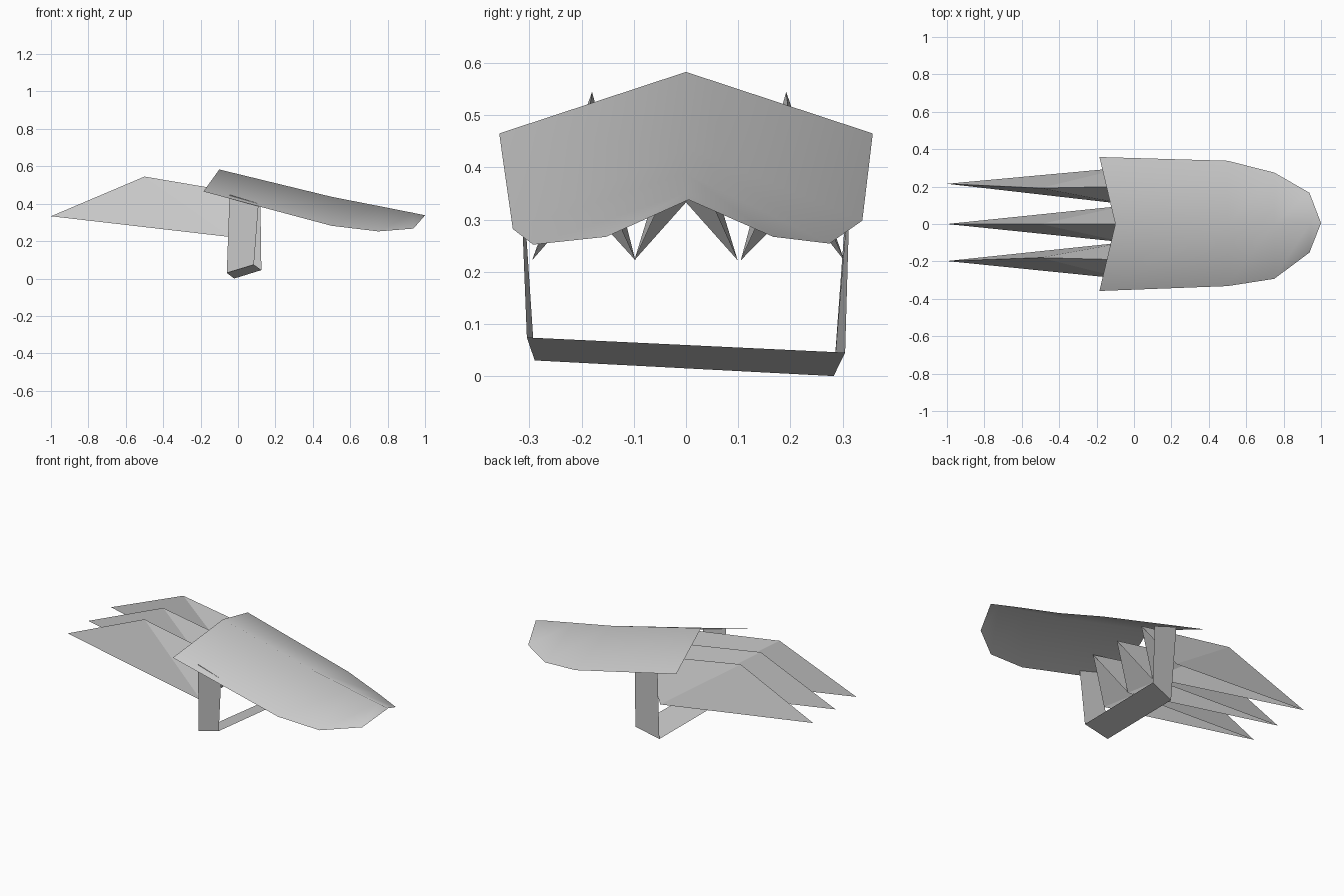
import bpy, bmesh

cube = bpy.data.objects.get("Cube")
if cube:
    bpy.data.objects.remove(cube, do_unlink=True)

grey = bpy.data.materials.new("plain grey")
grey.use_nodes = True
grey.diffuse_color = (0.6, 0.6, 0.6, 1)
grey.node_tree.nodes["Principled BSDF"].inputs["Base Color"].default_value = (0.6, 0.6, 0.6, 1)


def sheet(name, rows, smooth=False):
    """Skin a thin sheet between rows of points; coincident points merge."""
    bm = bmesh.new()
    grid = [[bm.verts.new(p) for p in row] for row in rows]
    for a, b in zip(grid, grid[1:]):
        for i in range(len(a) - 1):
            bm.faces.new((a[i], b[i], b[i + 1], a[i + 1]))
    bmesh.ops.remove_doubles(bm, verts=bm.verts, dist=0.0005)
    for f in bm.faces:
        f.smooth = smooth
    me = bpy.data.meshes.new(name)
    bm.to_mesh(me)
    bm.free()
    me.materials.append(grey)
    ob = bpy.data.objects.new(name, me)
    bpy.context.collection.objects.link(ob)
    return ob


# Hand guard: folded plate with a ridge, rounded towards the nose
nose = (1.0, 0.005, 0.338)
sheet("hand_guard", [
    [(-0.185, -0.358, 0.465), (-0.10, 0, 0.583), (-0.185, 0.358, 0.465)],
    [(0.50, -0.332, 0.282), (0.50, 0, 0.437), (0.50, 0.338, 0.298)],
    [(0.75, -0.293, 0.252), (0.75, 0, 0.388), (0.75, 0.275, 0.254)],
    [(0.938, -0.153, 0.267), (0.938, 0, 0.351), (0.938, 0.167, 0.267)],
    [nose, nose, nose],
], smooth=True)

# Three blades: open folded sheets running back to a point
for label, tip_y, ridge_y in (("right", -0.198, -0.18),
                              ("middle", 0.0, 0.0),
                              ("left", 0.215, 0.192)):
    mid = {"right": -0.196, "middle": 0.0, "left": 0.204}[label]
    tip = (-1.0, tip_y, 0.333)
    peak = (-0.5, ridge_y, 0.545)
    front = (0.12, mid, 0.44)
    bm_rows = []
    for side in (-1, 1):
        low = (-0.04, mid + side * 0.099, 0.222)
        bm_rows.append([tip, low, low])
    # ridge row sits between the two lower edges
    sheet(label + "_blade", [bm_rows[0], [tip, peak, front], bm_rows[1]])

# Strap: one band running down, under and up again
sheet("strap", [
    [(-0.045, -0.318, 0.448), (0.11, -0.318, 0.40)],
    [(-0.06, -0.29, 0.03), (0.085, -0.305, 0.074)],
    [(-0.02, 0.283, 0.0), (0.125, 0.305, 0.045)],
    [(-0.03, 0.315, 0.44), (0.12, 0.315, 0.39)],
])
